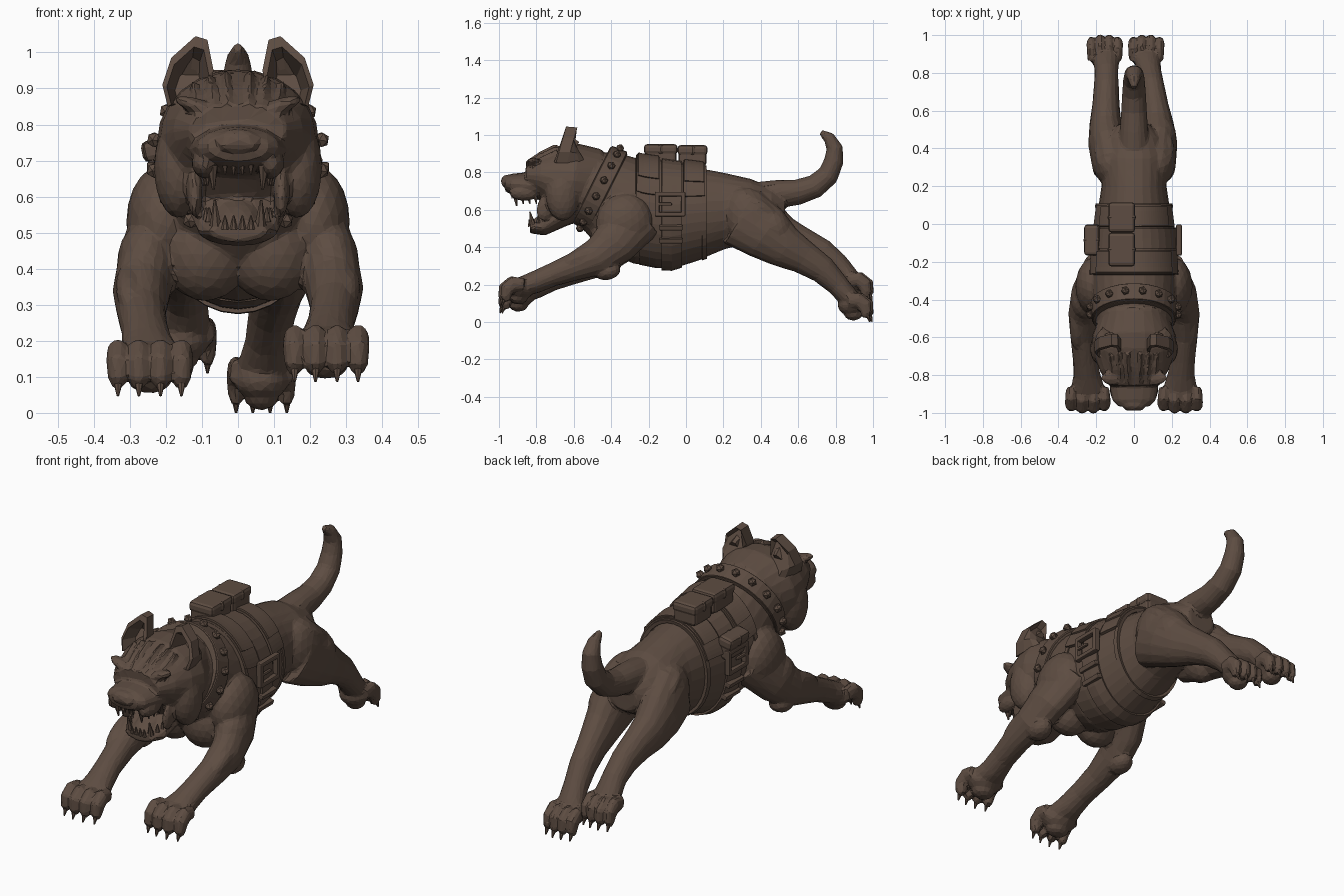
import bpy, bmesh, math
from mathutils import Vector, Matrix

if "Cube" in bpy.data.objects:
    bpy.data.objects.remove(bpy.data.objects["Cube"])

brown = bpy.data.materials.new("dark brown")
brown.diffuse_color = (0.110, 0.073, 0.054, 1)
brown.use_nodes = True
brown.node_tree.nodes["Principled BSDF"].inputs["Base Color"].default_value = brown.diffuse_color


def finish(bm, name, bevel=0):
    bmesh.ops.recalc_face_normals(bm, faces=bm.faces[:])
    me = bpy.data.meshes.new(name)
    bm.to_mesh(me)
    bm.free()
    me.materials.append(brown)
    ob = bpy.data.objects.new(name, me)
    bpy.context.collection.objects.link(ob)
    if bevel:
        m = ob.modifiers.new("bevel", 'BEVEL')
        m.width, m.segments = bevel, 2
    return ob


def loft(bm, pts, n=16):
    """Closed tube through (x, y, z, half width, half height) stations."""
    c = [Vector(p[:3]) for p in pts]
    rings = []
    for i, p in enumerate(pts):
        t = (c[min(i + 1, len(c) - 1)] - c[max(i - 1, 0)]).normalized()
        side = (Vector((1, 0, 0)) - t * t.x).normalized()
        up = side.cross(t)
        rings.append([bm.verts.new(c[i] + side * p[3] * math.cos(k * math.tau / n)
                                   + up * p[4] * math.sin(k * math.tau / n)) for k in range(n)])
    for a, b in zip(rings, rings[1:]):
        for k in range(n):
            bm.faces.new((a[k], a[(k + 1) % n], b[(k + 1) % n], b[k]))
    bm.faces.new(rings[0])
    bm.faces.new(rings[-1])


def blob(bm, loc, r, rx=0, ry=0, rz=0, sub=3):
    rot = Matrix.Rotation(rz, 4, 'Z') @ Matrix.Rotation(ry, 4, 'Y') @ Matrix.Rotation(rx, 4, 'X')
    bmesh.ops.create_icosphere(bm, subdivisions=sub, radius=1,
                               matrix=Matrix.Translation(loc) @ rot @ Matrix.Diagonal((*r, 1)))


def box(bm, loc, size, ry=0):
    bmesh.ops.create_cube(bm, size=1, matrix=Matrix.Translation(loc)
                          @ Matrix.Rotation(ry, 4, 'Y') @ Matrix.Diagonal((*size, 1)))


def spike(bm, a, b, r):
    a, b = Vector(a), Vector(b)
    m = Matrix.Translation((a + b) / 2) @ (b - a).to_track_quat('Z', 'Y').to_matrix().to_4x4()
    bmesh.ops.create_cone(bm, cap_ends=True, segments=7, radius1=r, radius2=r * 0.2,
                          depth=(b - a).length, matrix=m)


# Torso and neck stations: y, z, half width, half height
BODY = [(0.53, 0.60, .08, .08), (0.46, 0.60, .14, .12), (0.35, 0.595, .175, .17),
        (0.2, 0.595, .172, .205), (0.08, 0.585, .19, .24), (-0.08, 0.57, .212, .275),
        (-0.22, 0.585, .222, .28), (-0.34, 0.625, .225, .265), (-0.44, 0.69, .215, .23),
        (-0.54, 0.72, .20, .20)]
SKULL = [(-0.48, .735, .18, .19), (-0.60, .755, .225, .20), (-0.69, .765, .215, .185),
         (-0.78, .785, .18, .12), (-0.855, .785, .135, .07)]
flesh = bmesh.new()
claws = bmesh.new()
loft(flesh, [(0, *s) for s in BODY], 24)
loft(flesh, [(0, *s) for s in SKULL], 24)

# Muzzle, lower jaw, nose and tongue
loft(flesh, [(0, -.74, .73, .15, .08), (0, -.86, .732, .13, .068),
             (0, -.935, .738, .115, .055), (0, -.965, .74, .085, .04)])
loft(flesh, [(0, -.58, .63, .15, .09), (0, -.68, .56, .135, .06),
             (0, -.77, .505, .112, .045), (0, -.835, .505, .08, .03)])
blob(flesh, (0, -.955, .752), (.065, .035, .036))
blob(flesh, (0, -.76, .555), (.052, .085, .025), rx=.45)

# Face and muscle shapes, both sides
for s in (-1, 1):
    blob(flesh, (s * .165, -.66, .68), (.068, .09, .14))                   # cheek
    blob(flesh, (s * .092, -.865, .69), (.036, .08, .042), ry=s * .3)      # lip
    blob(flesh, (s * .12, -.745, .62), (.022, .05, .08), rx=-.4)           # mouth corner
    blob(flesh, (s * .10, -.815, .845), (.08, .04, .022), ry=-s * .35)     # brow
    blob(flesh, (s * .105, -.835, .80), (.03, .02, .012), ry=-s * .3)      # eye
    blob(flesh, (s * .03, -.975, .742), (.022, .015, .014))                # nostril
    blob(flesh, (s * .21, -.33, .53), (.10, .15, .16), rx=-.5)             # shoulder
    blob(flesh, (s * .255, -.40, .42), (.08, .11, .11))                    # upper arm
    blob(flesh, (s * .09, -.41, .44), (.12, .10, .13))                     # breast
    blob(flesh, (s * .13, .36, .53), (.095, .14, .20), rx=.5)              # thigh
    blob(flesh, (s * .14, .46, .50), (.085, .10, .12), rx=.7)              # haunch
    blob(flesh, (s * .16, .40, .62), (.05, .13, .035), rx=-.6)             # hip ridge
    blob(flesh, (s * .30, -.55, .35), (.04, .13, .045), rx=.45)            # forearm ridge
    blob(flesh, (s * .265, -.42, .27), (.055, .07, .045), rx=.2)           # elbow
    # forehead wrinkles
    for x in (.035, .08, .125):
        loft(flesh, [(s * x * (.8 + .1 * i), y, z + h * math.sqrt(1 - (x / w) ** 2) - .001, .008, .010)
                     for i, (y, z, w, h) in enumerate(SKULL[:1:-1])], 8)


def paw(x, y, z, s, k):
    blob(flesh, (x, y, z + .005), (.095 * k, .075, .06))
    blob(flesh, (x, y + s * .01, z - .045), (.06 * k, .05, .035))
    for j, d in enumerate((-.088, -.03, .03, .088)):
        e = .012 if j in (1, 2) else 0
        tx = x + d * k
        loft(flesh, [(tx, y - s * .02, z + .025, .026 * k, .035), (tx, y + s * (.035 + e), z + .03, .032 * k, .042),
                     (tx, y + s * (.07 + e), z + .002, .033 * k, .04),
                     (tx, y + s * (.078 + e), z - .04, .028 * k, .03),
                     (tx, y + s * (.07 + e), z - .065, .016 * k, .018)], 10)
        spike(claws, (tx, y + s * (.08 + e), z - .035), (tx, y + s * (.098 + e), z - .088), .017)


# Legs: the two sides differ by a drop or lift growing towards the paw
FRONT = [(.19, -.27, .56, .09, .15), (.25, -.38, .42, .085, .12), (.268, -.48, .345, .08, .10),
         (.268, -.60, .295, .068, .075), (.258, -.72, .25, .065, .062), (.25, -.80, .215, .072, .06),
         (.245, -.87, .19, .09, .055), (.245, -.91, .175, .09, .04)]
HIND = [(.12, .30, .56, .10, .17), (.13, .43, .475, .10, .15), (.125, .53, .40, .085, .115),
        (.11, .63, .345, .072, .09), (.095, .73, .28, .066, .075), (.082, .81, .20, .062, .06),
        (.07, .87, .13, .07, .055), (.065, .905, .095, .075, .04)]
for s in (-1, 1):
    fz = 0 if s > 0 else -.04
    loft(flesh, [(s * x, y, z + fz * i / 7, a, b) for i, (x, y, z, a, b) in enumerate(FRONT)])
    paw(s * .245, -.885, .175 + fz, -1, 1)
    hz, hx = (0, 0) if s > 0 else (.11, -.09)
    loft(flesh, [(s * x + hx * i / 7, y, z + hz * min(1, i / 5), a, b) for i, (x, y, z, a, b) in enumerate(HIND)])
    paw(s * .065 + hx, .885, .088 + hz, 1, .8)

# Tail
loft(flesh, [(0, y, z, r, r) for y, z, r in
             ((.38, .66, .09), (.5, .685, .075), (.6, .695, .068), (.69, .725, .063), (.76, .785, .058),
              (.79, .86, .052), (.795, .93, .044), (.765, .985, .032), (.72, 1.015, .014))])

# Merge into one sculpted skin with faceted planes
skin = finish(flesh, "dog_body")
m = skin.modifiers.new("merge", 'REMESH')
m.mode, m.voxel_size = 'VOXEL', .009
m = skin.modifiers.new("soften", 'SMOOTH')
m.factor, m.iterations = .5, 2
m = skin.modifiers.new("facets", 'DECIMATE')
m.ratio = .07
finish(claws, "claws")

# Teeth
teeth = bmesh.new()
for s in (-1, 1):
    spike(teeth, (s * .072, -.915, .70), (s * .068, -.905, .62), .019)
    spike(teeth, (s * .062, -.82, .52), (s * .064, -.835, .59), .017)
    for i in range(3):
        spike(teeth, (s * (.085 + .006 * i), -.875 + .035 * i, .67), (s * (.085 + .006 * i), -.87 + .035 * i, .63), .012)
        spike(teeth, (s * (.08 + .008 * i), -.79 + .03 * i, .53), (s * (.08 + .008 * i), -.79 + .03 * i, .57), .012)
    for x in (.012, .036):
        spike(teeth, (s * x, -.93, .70), (s * x, -.93, .66), .011)
        spike(teeth, (s * x, -.835, .51), (s * x, -.84, .548), .011)
finish(teeth, "teeth")

# Cupped ears: rounded back, slanted rim, hollow front
OUTLINE = [(.195, .85), (.21, .91), (.185, .985), (.118, 1.045), (.085, 1.035), (.068, .95), (.08, .87)]
for s in (-1, 1):
    bm = bmesh.new()
    rings = []
    for k, y in ((.45, -.55), (.8, -.575), (.97, -.63), (1, -.69), (.82, -.70), (.5, -.62)):
        rings.append([bm.verts.new((s * (.14 + (x - .14) * k),
                                    y + (z - .87) * (.28 if y < -.6 else -.25),
                                    .88 + (z - .88) * k)) for x, z in OUTLINE])
    for a, b in zip(rings, rings[1:]):
        for k in range(7):
            bm.faces.new((a[k], a[(k + 1) % 7], b[(k + 1) % 7], b[k]))
    bm.faces.new(rings[0])
    bm.faces.new(rings[-1])
    finish(bm, "ear")

# Collar with studs, tilted along the neck
tilt = Matrix.Translation((0, -.46, .715)) @ Matrix.Rotation(-math.atan2(.22, .44), 4, 'X')
collar = bmesh.new()
for w, g in ((.045, 0), (.05, -.008)):
    loft(collar, [(0, w, 0, .232 + g, .24 + g), (0, -w, 0, .225 + g, .232 + g)], 32)
bmesh.ops.transform(collar, matrix=tilt, verts=collar.verts[:])
finish(collar, "collar", .006)
studs = bmesh.new()
for i in range(16):
    a = (i + .5) * math.tau / 16
    blob(studs, (.236 * math.cos(a), 0, .244 * math.sin(a)), (.023, .023, .023), sub=1)
bmesh.ops.transform(studs, matrix=tilt, verts=studs.verts[:])
finish(studs, "collar_studs")


def band(name, y0, y1, g, a0=0, a1=360):
    """Strap wrapped on the torso between two y values and two angles."""
    bm = bmesh.new()
    rows = []
    for i in range(5):
        y = y0 + (y1 - y0) * i / 4
        p, q = next((p, q) for p, q in zip(BODY, BODY[1:]) if q[0] <= y <= p[0])
        f = (y - p[0]) / (q[0] - p[0])
        z, w, h = (p[k] + (q[k] - p[k]) * f for k in (1, 2, 3))
        rows.append([bm.verts.new((0, y, z)) for _ in range(33)])
        for k, v in enumerate(rows[-1]):
            a = math.radians(a0 + (a1 - a0) * k / 32)
            v.co = ((w + g) * math.cos(a), y, z + (h + g) * math.sin(a))
    for a, b in zip(rows, rows[1:]):
        for k in range(32):
            bm.faces.new((a[k], a[k + 1], b[k + 1], b[k]))
    bmesh.ops.remove_doubles(bm, verts=bm.verts[:], dist=1e-5)
    m = finish(bm, name).modifiers.new("thickness", 'SOLIDIFY')
    m.thickness, m.offset = 2 * g, 0


# Harness
band("vest", -.25, .10, .006)
band("vest_front_trim", -.268, -.245, .009, -20, 200)
band("vest_rear_trim", .085, .108, .009)
band("girth_strap", -.13, -.025, .011)
band("front_panel", -.265, -.14, .013, 20, 160)
band("rear_panel", -.015, .10, .013, 20, 160)
band("panel_flap_front", -.258, -.147, .017, 38, 142)
band("panel_flap_rear", -.01, .093, .017, 38, 142)

# Side buckles, strap loops and hanging strap end
for s in (-1, 1):
    bm = bmesh.new()
    for d in (-1, 1):
        box(bm, (s * .238, -.085 + d * .07, .63), (.03, .024, .13))
        box(bm, (s * .238, -.085, .63 + d * .054), (.03, .16, .024))
    box(bm, (s * .245, -.115, .63), (.016, .08, .016))
    finish(bm, "buckle", .006)
    bm = bmesh.new()
    for z, x in ((.505, .23), (.435, .21)):
        box(bm, (s * x, -.08, z), (.03, .125, .026), ry=s * .3)
    finish(bm, "strap_loops", .006)


def pouch(name, loc, size, ry=0):
    bm = bmesh.new()
    box(bm, loc, size, ry)
    rot = Matrix.Rotation(ry, 3, 'Y')
    lid = Vector(loc) + rot @ Vector((0, 0, size[2] * .26))
    box(bm, lid, (size[0] + .012, size[1] + .01, size[2] * .5), ry)
    tab = Vector(loc) + rot @ Vector((0, 0, size[2] * .26))
    box(bm, tab, (size[0] + .022, .035, size[2] * .5), ry)
    finish(bm, name, .022)


# Pouches on the back and left flank
pouch("top_pouch_front", (-.065, -.135, .895), (.13, .17, .11))
pouch("top_pouch_rear", (-.065, .035, .89), (.13, .15, .11))
pouch("side_pouch", (-.215, -.085, .70), (.07, .155, .12), ry=-.2)
